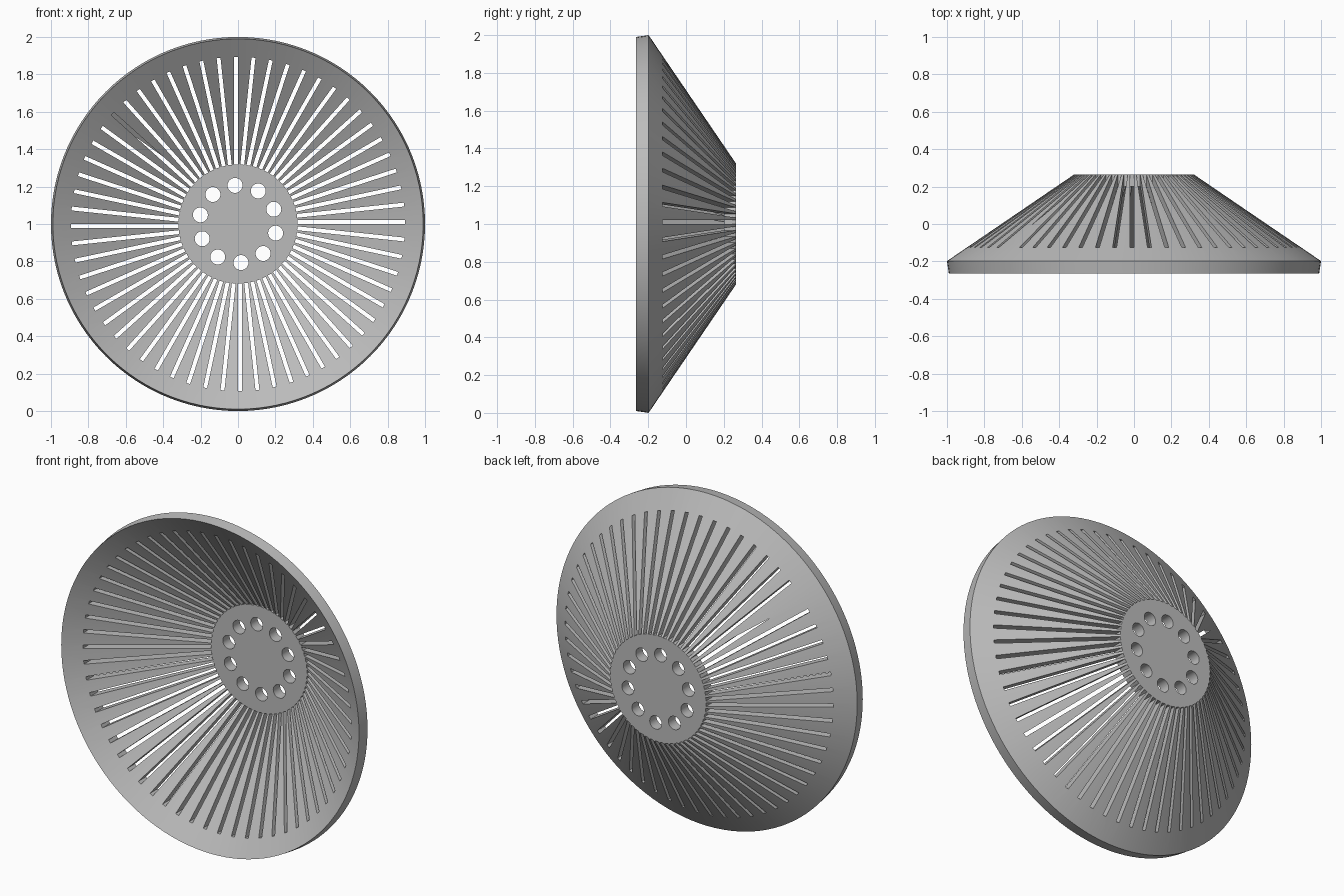
import bpy
import bmesh
from math import cos, sin, pi, radians
from mathutils import Matrix, Vector

if "Cube" in bpy.data.objects:
    bpy.data.objects.remove(bpy.data.objects["Cube"], do_unlink=True)

SEGMENTS = 120
CENTRE = Vector((0, 0, 1))

grey = bpy.data.materials.new("satin grey")
grey.use_nodes = True
grey.diffuse_color = (0.5, 0.5, 0.5, 1)
grey.node_tree.nodes["Principled BSDF"].inputs["Base Color"].default_value = (0.5, 0.5, 0.5, 1)


def make_object(name, bm):
    bmesh.ops.recalc_face_normals(bm, faces=bm.faces)
    mesh = bpy.data.meshes.new(name)
    bm.to_mesh(mesh)
    bm.free()
    mesh.materials.append(grey)
    obj = bpy.data.objects.new(name, mesh)
    obj.location = CENTRE
    bpy.context.collection.objects.link(obj)
    return obj


# Dished disc: rings of (radius, y) from the hub's front, round the rim, to its back
profile = [(0.32, 0.2), (0.99, -0.265), (1, -0.198), (0.32, 0.265)]
bm = bmesh.new()
rings = []
for radius, y in profile:
    angles = [2 * pi * i / SEGMENTS for i in range(SEGMENTS)]
    rings.append([bm.verts.new((radius * cos(a), y, radius * sin(a))) for a in angles])
for inner, outer in zip(rings, rings[1:]):
    for i in range(SEGMENTS):
        j = (i + 1) % SEGMENTS
        bm.faces.new((inner[i], inner[j], outer[j], outer[i]))
bm.faces.new(rings[0])
bm.faces.new(rings[-1])
disc = make_object("slotted_dish", bm)

# Cutter: radial slots, each set to one side of its radius, and a circle of bolt holes
SLOTS, SLOT_IN, SLOT_OUT, SLOT_WIDTH = 60, 0.318, 0.893, 0.021
bm = bmesh.new()
for i in range(SLOTS):
    turn = Matrix.Rotation(2 * pi * i / SLOTS, 4, "Y")
    place = Matrix.Translation(((SLOT_IN + SLOT_OUT) / 2, 0, SLOT_WIDTH / 2))
    size = Matrix.Diagonal((SLOT_OUT - SLOT_IN, 1, SLOT_WIDTH, 1))
    bmesh.ops.create_cube(bm, size=1, matrix=turn @ place @ size)

HOLES, HOLE_CIRCLE = 10, 0.207
for i in range(HOLES):
    a = radians(22.4) + 2 * pi * i / HOLES
    place = Matrix.Translation((HOLE_CIRCLE * cos(a), 0, HOLE_CIRCLE * sin(a)))
    bmesh.ops.create_cone(bm, cap_ends=True, segments=32, radius1=0.04, radius2=0.04,
                          depth=1, matrix=place @ Matrix.Rotation(pi / 2, 4, "X"))
cutter = make_object("slot_and_hole_cutter", bm)
cutter.hide_render = True

# Cut the openings, then shade smoothly with sharp edges kept
cut = disc.modifiers.new("openings", "BOOLEAN")
cut.operation = "DIFFERENCE"
cut.solver = "EXACT"
cut.object = cutter
bpy.context.view_layer.objects.active = disc
disc.select_set(True)
bpy.ops.object.modifier_apply(modifier=cut.name)
bpy.data.objects.remove(cutter, do_unlink=True)
bpy.ops.object.shade_smooth_by_angle(angle=radians(25))
